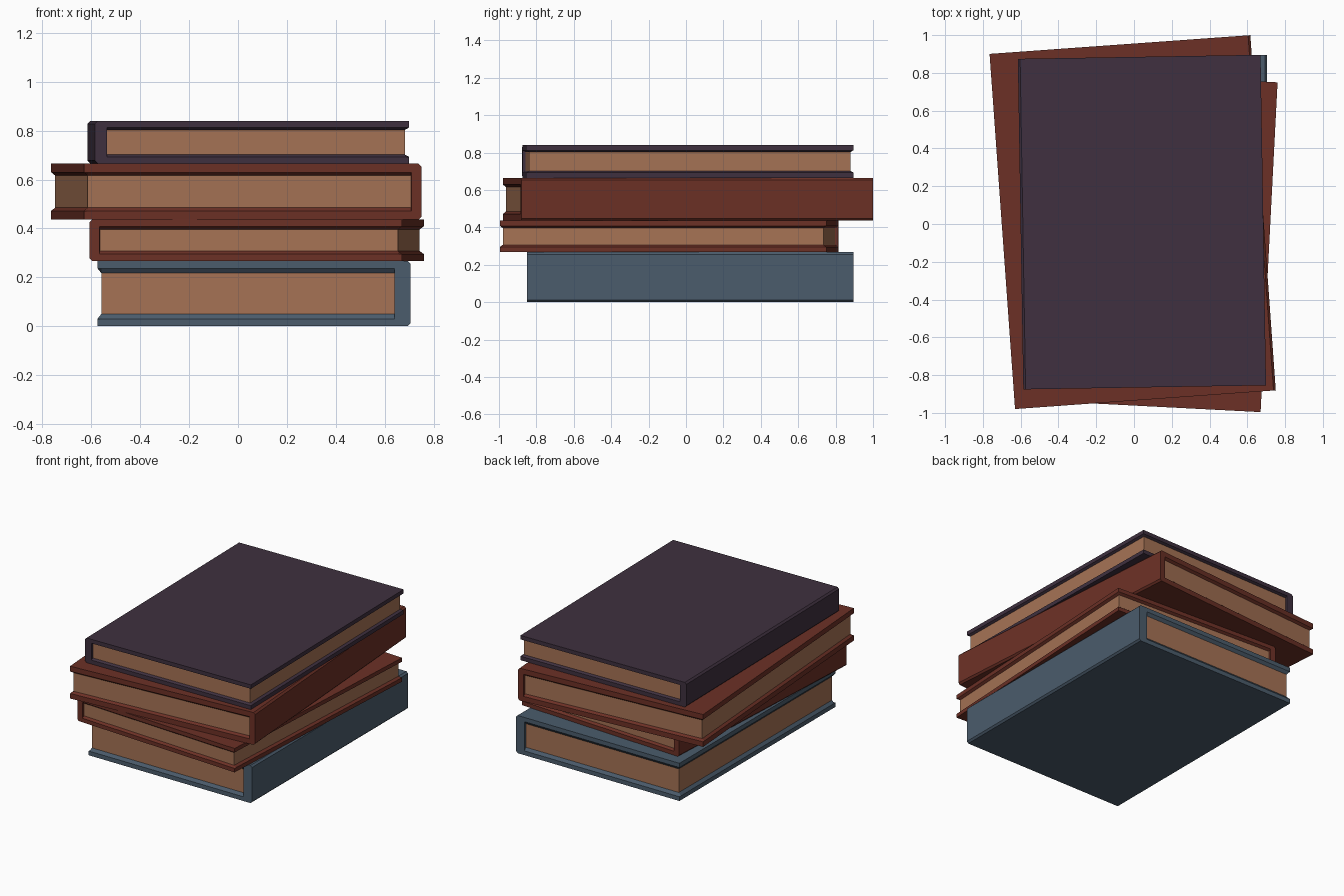
import bpy, bmesh, math

if "Cube" in bpy.data.objects:
    bpy.data.objects.remove(bpy.data.objects["Cube"])


def material(name, rgb):
    m = bpy.data.materials.new(name)
    m.diffuse_color = (*rgb, 1)
    m.use_nodes = True
    m.node_tree.nodes["Principled BSDF"].inputs["Base Color"].default_value = m.diffuse_color
    return m


PAPER = material("tan paper", (0.38, 0.17, 0.09))
RED = material("dark red cloth", (0.15, 0.03, 0.019))
PURPLE = material("dark purple cloth", (0.05, 0.03, 0.05))
BLUE = material("slate blue cloth", (0.07, 0.107, 0.15))


def loft(name, stations, mat, place):
    """Skin matching closed sections (x, z) placed along y, capped at both ends."""
    bm = bmesh.new()
    rings = [[bm.verts.new((x, y, z)) for x, z in pts] for y, pts in stations]
    n = len(rings[0])
    for a, b in zip(rings, rings[1:]):
        for i in range(n):
            j = (i + 1) % n
            bm.faces.new((a[i], a[j], b[j], b[i]))
    bm.faces.new(rings[0])
    bm.faces.new(rings[-1])
    bmesh.ops.recalc_face_normals(bm, faces=bm.faces)
    mesh = bpy.data.meshes.new(name)
    bm.to_mesh(mesh)
    bm.free()
    mesh.materials.append(mat)
    ob = bpy.data.objects.new(name, mesh)
    bpy.context.collection.objects.link(ob)
    ob.location = (place[0], place[1], 0)
    ob.rotation_euler.z = math.radians(place[2])


def book(name, mat, size, z0, z1, place, side, rim, board, spine, lip=0.016):
    """Spine is on the +x side when side is 1, on the -x side when it is -1."""
    w, half = size[0] / 2, size[1] / 2
    c = 0.012                       # bevel on the outer spine corners

    # C-shaped cover section; t is the board thickness behind the bevelled lip
    def section(t):
        pts = [(-w, z0), (w - c, z0), (w, z0 + c), (w, z1 - c), (w - c, z1), (-w, z1),
               (-w, z1 - rim), (-w + lip, z1 - t), (w - spine, z1 - t),
               (w - spine, z0 + t), (-w + lip, z0 + t), (-w, z0 + rim)]
        return [(x * side, z) for x, z in pts]

    inner = half - lip
    loft(name + "_cover", [(-half, section(rim)), (-inner, section(board)),
                           (inner, section(board)), (half, section(rim))], mat, place)

    # Page block filling the cover
    a, b = side * (-w + lip), side * (w - spine)
    block = [(a, z0 + board), (b, z0 + board), (b, z1 - board), (a, z1 - board)]
    loft(name + "_pages", [(-inner, block), (inner, block)], PAPER, place)


# Stack from bottom to top: place is (x, y, turn in degrees)
book("bottom_blue_book", BLUE, (1.28, 1.745), 0.0, 0.267, (0.065, 0.022, 0), 1, 0.03, 0.05, 0.065)
book("lower_red_book", RED, (1.28, 1.748), 0.267, 0.436, (0.076, -0.09, -2.95), -1, 0.028, 0.04, 0.042)
book("upper_red_book", RED, (1.384, 1.885), 0.436, 0.665, (-0.007, 0.01, 4.1), 1, 0.036, 0.049, 0.042)
book("top_purple_book", PURPLE, (1.285, 1.75), 0.665, 0.84, (0.042, 0.01, 0.95), -1, 0.028, 0.037, 0.05)
